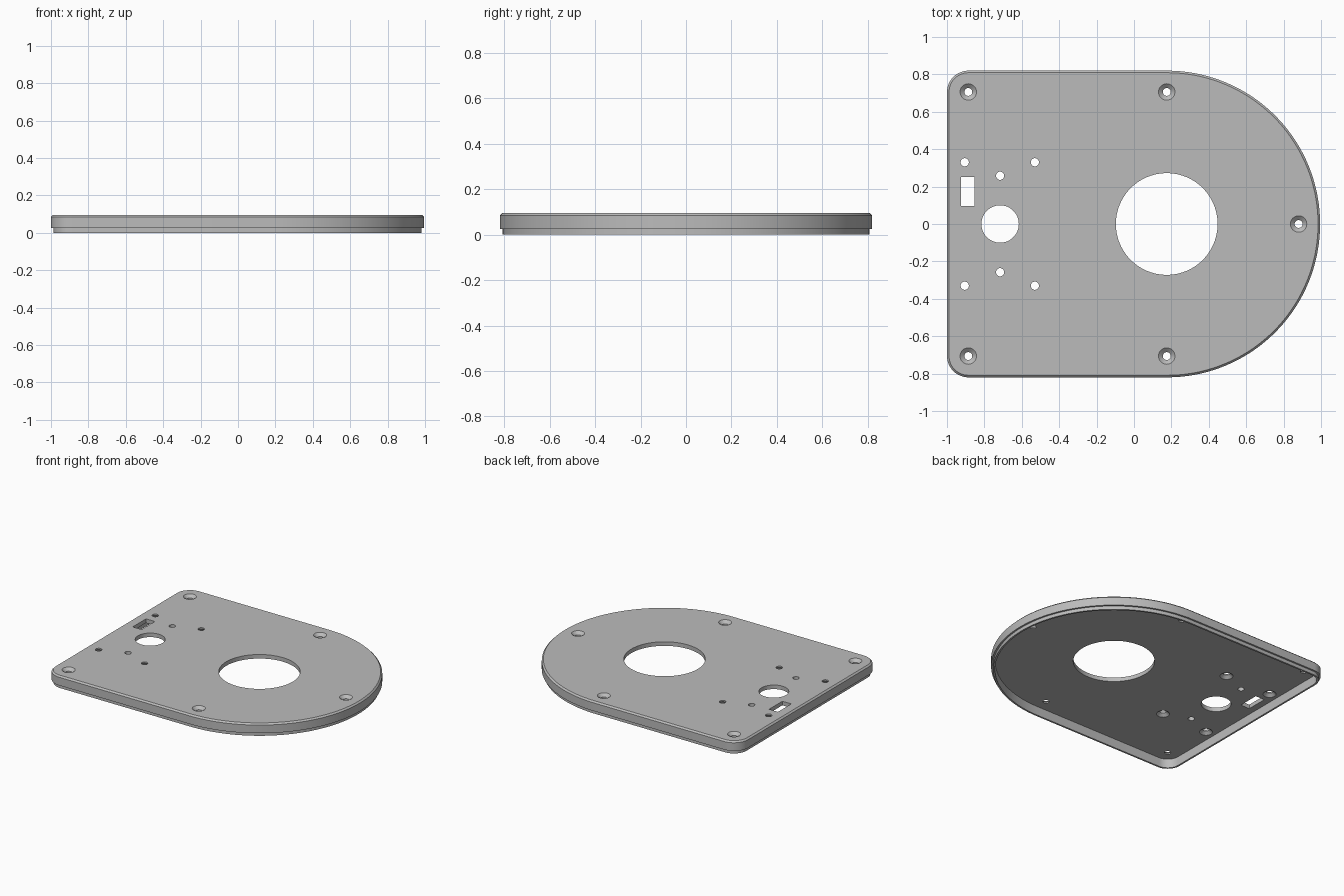
import bpy, bmesh
from math import pi, cos, sin, radians

if "Cube" in bpy.data.objects:
    bpy.data.objects.remove(bpy.data.objects["Cube"])

HALF_W, ARC_X, CORNER_R = 0.82, 0.175, 0.115
TOP, FLOOR, STEP = 0.096, 0.066, 0.025

grey = bpy.data.materials.new("plain_grey")
grey.use_nodes = True
colour = (0.5, 0.5, 0.5, 1)
grey.diffuse_color = colour
grey.node_tree.nodes["Principled BSDF"].inputs["Base Color"].default_value = colour


def arc(cx, cy, r, start, end, n):
    steps = [radians(start + (end - start) * i / n) for i in range(n + 1)]
    return [(cx + r * cos(a), cy + r * sin(a)) for a in steps]


def outline(inset):
    """Plate outline: round nose at +x, two rounded corners at -x."""
    r, cx, cy = CORNER_R - inset, -1 + CORNER_R, HALF_W - CORNER_R
    return (arc(ARC_X, 0, HALF_W - inset, -90, 90, 72)
            + arc(cx, cy, r, 90, 180, 12) + arc(cx, -cy, r, 180, 270, 12))


def loft(bm, sections):
    """Skin a stack of (points, z) sections and cap both ends."""
    rings = [[bm.verts.new((x, y, z)) for x, y in pts] for pts, z in sections]
    n = len(rings[0])
    for a, b in zip(rings, rings[1:]):
        for i in range(n):
            j = (i + 1) % n
            bm.faces.new((a[i], a[j], b[j], b[i]))
    bm.faces.new(rings[0][::-1])
    bm.faces.new(rings[-1])


def make_object(name, bm):
    bmesh.ops.recalc_face_normals(bm, faces=bm.faces)
    mesh = bpy.data.meshes.new(name)
    bm.to_mesh(mesh)
    bm.free()
    obj = bpy.data.objects.new(name, mesh)
    bpy.context.collection.objects.link(obj)
    mesh.materials.append(grey)
    return obj


def hole(bm, x, y, profile, n=32):
    """Round cutter from (radius, z) pairs."""
    loft(bm, [(arc(x, y, r, 0, 360 * (n - 1) / n, n - 1), z) for r, z in profile])


# Cover: recessed underside, thin lip, stepped wall and chamfered top
bm = bmesh.new()
loft(bm, [(outline(i), z) for i, z in (
    (0.026, FLOOR), (0.026, 0), (0.013, 0), (0.013, STEP),
    (0, STEP), (0, TOP - 0.011), (0.011, TOP))])
cover = make_object("cover_plate", bm)

# Openings
bm = bmesh.new()
LOW, HIGH = FLOOR - 0.02, TOP + 0.02
hole(bm, ARC_X, 0, [(0.272, LOW), (0.272, HIGH)], 96)
hole(bm, -0.716, 0, [(0.1, LOW), (0.1, HIGH)], 48)
slot = [(-0.925, 0.095), (-0.852, 0.095), (-0.852, 0.25), (-0.925, 0.25)]
loft(bm, [(slot, LOW), (slot, HIGH)])

# Screw holes countersunk from above
sunk = [(0.021, LOW), (0.021, TOP - 0.02), (0.044, TOP), (0.044, HIGH)]
for x, y in [(0.88, 0)] + [(x, s * 0.706) for x in (-0.886, ARC_X) for s in (-1, 1)]:
    hole(bm, x, y, sunk)

# Small holes: plain pair, and four countersunk from below
for s in (-1, 1):
    hole(bm, -0.716, s * 0.258, [(0.022, LOW), (0.022, HIGH)])
    for x in (-0.905, -0.53):
        hole(bm, x, s * 0.33, [(0.044, LOW), (0.044, FLOOR), (0.022, FLOOR + 0.02), (0.022, HIGH)])
cutter = make_object("opening_cutter", bm)
cutter.hide_render = True

# Cut the openings and discard the cutter
cut = cover.modifiers.new("openings", 'BOOLEAN')
cut.operation, cut.solver, cut.object = 'DIFFERENCE', 'EXACT', cutter
bpy.ops.object.select_all(action='DESELECT')
bpy.context.view_layer.objects.active = cover
cover.select_set(True)
bpy.ops.object.modifier_apply(modifier=cut.name)
bpy.data.objects.remove(cutter)
bpy.ops.object.shade_smooth_by_angle(angle=radians(30))
